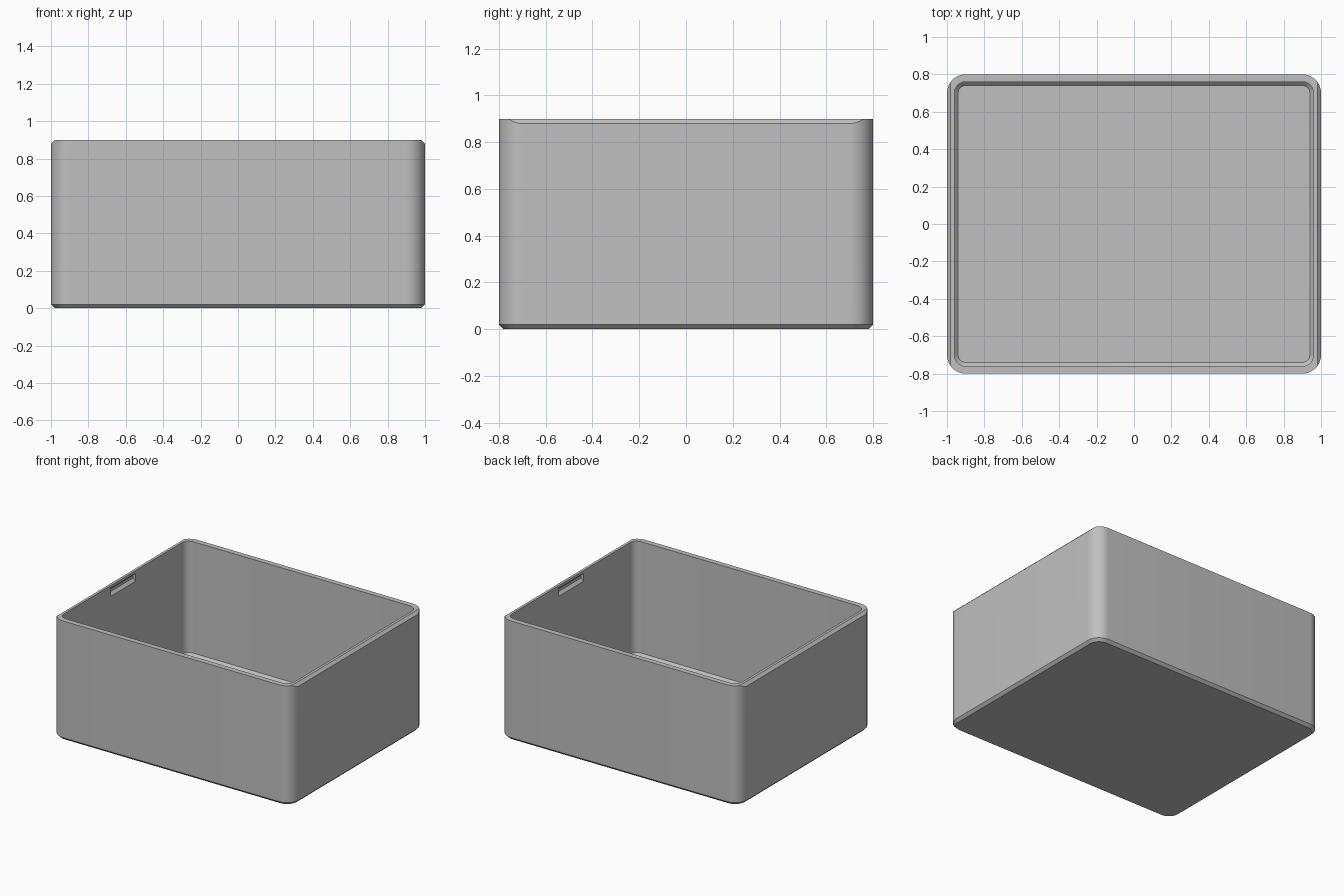
import bpy, bmesh, math
from mathutils import Vector

if "Cube" in bpy.data.objects:
    bpy.data.objects.remove(bpy.data.objects["Cube"], do_unlink=True)

HALF_X, HALF_Y, HEIGHT, RADIUS = 1.0, 0.8, 0.9, 0.1
WALL, BEVEL, STEPS = 0.04, 0.02, 12

grey = bpy.data.materials.new("plain grey")
grey.use_nodes = True
grey.diffuse_color = (0.53, 0.53, 0.53, 1)
grey.node_tree.nodes["Principled BSDF"].inputs["Base Color"].default_value = grey.diffuse_color


def make_object(name, bm):
    bmesh.ops.recalc_face_normals(bm, faces=bm.faces)
    mesh = bpy.data.meshes.new(name)
    bm.to_mesh(mesh)
    bm.free()
    mesh.materials.append(grey)
    obj = bpy.data.objects.new(name, mesh)
    bpy.context.collection.objects.link(obj)
    return obj


def rounded_ring(bm, inset, z):
    """Rounded rectangle whose corners stay concentric with the outer wall."""
    ring, r = [], RADIUS - inset
    for i, (sx, sy) in enumerate([(1, 1), (-1, 1), (-1, -1), (1, -1)]):
        for k in range(STEPS + 1):
            a = (i + k / STEPS) * math.pi / 2
            ring.append(bm.verts.new((sx * (HALF_X - RADIUS) + r * math.cos(a),
                                      sy * (HALF_Y - RADIUS) + r * math.sin(a), z)))
    return ring


def bridge(bm, a, b):
    for i in range(len(a)):
        j = (i + 1) % len(a)
        bm.faces.new((a[i], a[j], b[j], b[i]))


# Open box: outer shell, rim, inner wall and floor with chamfered feet
bm = bmesh.new()
section = [(BEVEL, 0), (0, BEVEL), (0, HEIGHT), (WALL, HEIGHT),
           (WALL, WALL + BEVEL), (WALL + BEVEL, WALL)]
rings = [rounded_ring(bm, inset, z) for inset, z in section]
for lower, upper in zip(rings, rings[1:]):
    bridge(bm, lower, upper)
bm.faces.new(rings[0])
bm.faces.new(rings[-1])

# Straight chamfer along the two end rims
for side in (-1, 1):
    bmesh.ops.bisect_plane(bm, geom=bm.verts[:] + bm.edges[:] + bm.faces[:],
                           plane_co=Vector((side * (HALF_X - BEVEL), 0, HEIGHT)),
                           plane_no=Vector((side, 0, 1)), clear_outer=True)
    open_edges = [e for e in bm.edges if e.is_boundary]
    bmesh.ops.holes_fill(bm, edges=open_edges, sides=0)
box = make_object("open_box", bm)

# Snap slot in the inside of each end wall
slot = [(0.94, 0.82), (0.96, 0.82), (0.98, 0.84), (0.98, 0.86), (0.96, 0.88), (0.94, 0.88)]
for side, label in ((1, "left"), (-1, "right")):
    bm = bmesh.new()
    face = bm.faces.new([bm.verts.new((side * x, -0.15, z)) for x, z in slot])
    grown = bmesh.ops.extrude_face_region(bm, geom=[face])["geom"]
    bmesh.ops.translate(bm, vec=(0, 0.3, 0),
                        verts=[g for g in grown if isinstance(g, bmesh.types.BMVert)])
    cutter = make_object(label + "_slot_cutter", bm)
    cutter.hide_render = True
    mod = box.modifiers.new(label + "_slot", "BOOLEAN")
    mod.operation, mod.solver, mod.object = "DIFFERENCE", "EXACT", cutter
    bpy.context.view_layer.objects.active = box
    bpy.ops.object.modifier_apply(modifier=mod.name)
    bpy.data.objects.remove(cutter, do_unlink=True)

# Smooth round corners, crisp chamfers
bpy.ops.object.select_all(action="DESELECT")
box.select_set(True)
bpy.context.view_layer.objects.active = box
bpy.ops.object.shade_smooth_by_angle(angle=math.radians(25))
